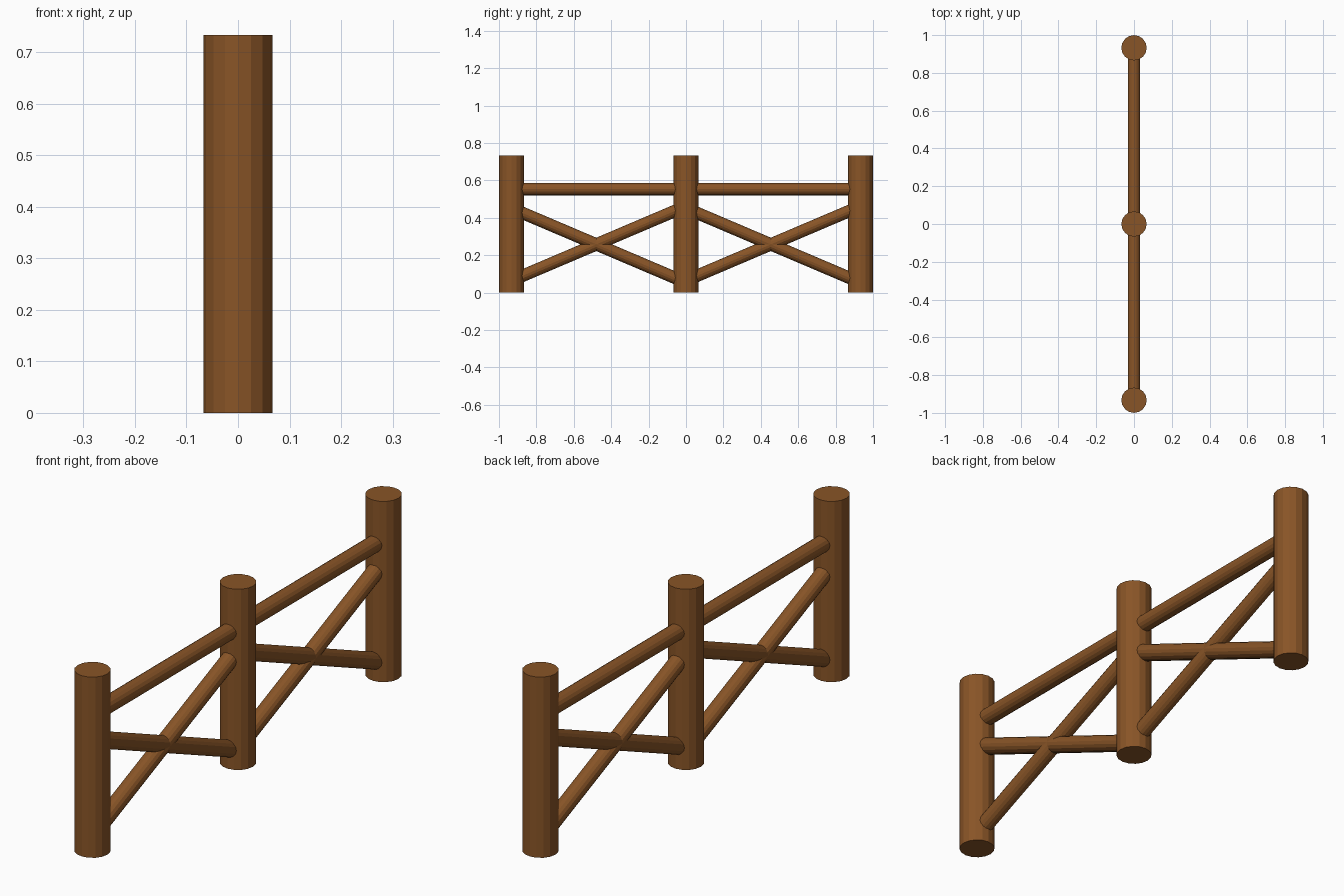
import bpy
from mathutils import Vector

cube = bpy.data.objects.get("Cube")
if cube:
    bpy.data.objects.remove(cube, do_unlink=True)

# Single brown wood colour
WOOD = (0.25, 0.09, 0.02, 1.0)
wood = bpy.data.materials.new("brown wood")
wood.use_nodes = True
wood.diffuse_color = WOOD
wood.node_tree.nodes["Principled BSDF"].inputs["Base Color"].default_value = WOOD

SPACING = 0.933
POST_RADIUS, POST_HEIGHT = 0.067, 0.733
RAIL_RADIUS = 0.033


def log(name, start, end, radius):
    """Flat-shaded round log between two (y, z) points in the fence plane."""
    a, b = Vector((0, *start)), Vector((0, *end))
    axis = b - a
    bpy.ops.mesh.primitive_cylinder_add(
        vertices=16, radius=radius, depth=axis.length, location=(a + b) / 2)
    obj = bpy.context.object
    obj.rotation_euler = Vector((0, 0, 1)).rotation_difference(axis).to_euler()
    obj.name = name
    obj.data.materials.append(wood)
    return obj


# Three upright posts
for label, y in (("front", -SPACING), ("middle", 0), ("back", SPACING)):
    log(label + "_post", (y, 0), (y, POST_HEIGHT), POST_RADIUS)

# Two identical panels: a top rail and a pair of crossed braces
for label, y in (("front", -SPACING), ("back", 0)):
    y_end = y + SPACING
    log(label + "_top_rail", (y, 0.553), (y_end, 0.553), RAIL_RADIUS)
    log(label + "_falling_brace", (y + 0.02, 0.442), (y_end - 0.02, 0.062), RAIL_RADIUS)
    log(label + "_rising_brace", (y + 0.02, 0.073), (y_end - 0.02, 0.453), RAIL_RADIUS)
